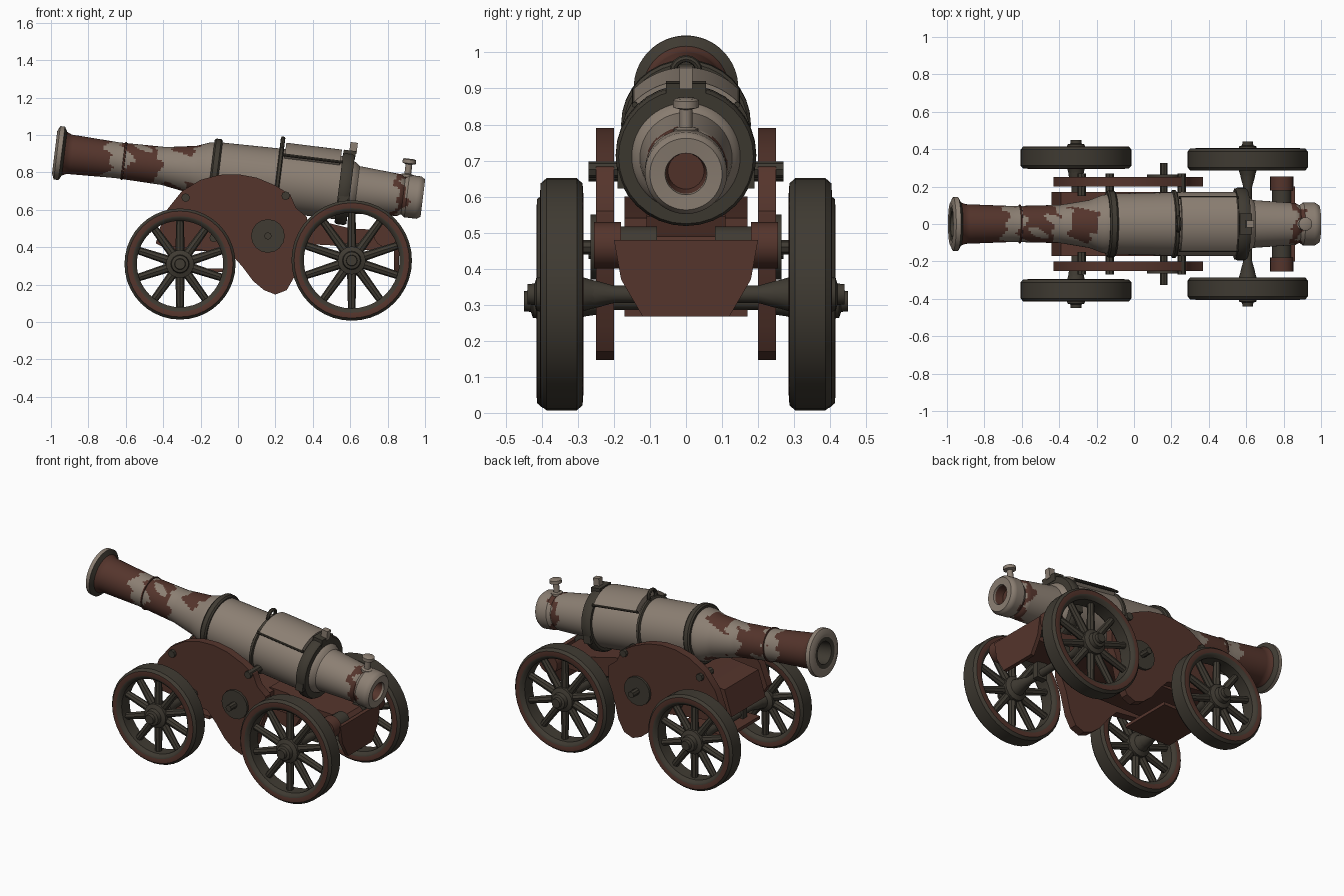
import bpy, bmesh
from math import sin, cos, pi, atan, atan2, hypot, ceil
from mathutils import Matrix

cube = bpy.data.objects.get("Cube")
if cube:
    bpy.data.objects.remove(cube)


def material(name, rgb):
    m = bpy.data.materials.new(name)
    m.use_nodes = True
    m.diffuse_color = (*rgb, 1)
    m.node_tree.nodes["Principled BSDF"].inputs["Base Color"].default_value = (*rgb, 1)
    return m


MATS = [material("rust_brown", (0.09, 0.035, 0.025)),
        material("pale_metal", (0.26, 0.212, 0.17)),
        material("dark_iron", (0.05, 0.043, 0.032))]
BROWN, PALE, DARK = range(3)
parts = []


def finish(name, bm, mat, matrix=Matrix()):
    """Colour the faces by a fixed index or a rule, place and link the part."""
    bmesh.ops.remove_doubles(bm, verts=bm.verts, dist=1e-5)
    bmesh.ops.recalc_face_normals(bm, faces=bm.faces)
    for f in bm.faces:
        f.material_index = mat(f.calc_center_median()) if callable(mat) else mat
    bm.transform(matrix)
    me = bpy.data.meshes.new(name)
    bm.to_mesh(me)
    bm.free()
    for m in MATS:
        me.materials.append(m)
    ob = bpy.data.objects.new(name, me)
    bpy.context.collection.objects.link(ob)
    parts.append(ob)


def lathe(name, profile, mat, matrix=Matrix(), segs=24, loop=False, arc=None):
    """Spin (along, radius) points about local X; arc limits the sweep."""
    bm = bmesh.new()
    a0, a1 = arc or (0, 2 * pi)
    rings = []
    for i in range(segs + 1):
        a = a0 + (a1 - a0) * i / segs
        rings.append([bm.verts.new((s, r * cos(a), r * sin(a))) for s, r in profile])
    n = len(profile)
    for p, q in zip(rings, rings[1:]):
        for j in range(n if loop else n - 1):
            k = (j + 1) % n
            bm.faces.new((p[j], p[k], q[k], q[j]))
    if arc:
        bm.faces.new(rings[0])
        bm.faces.new(rings[-1])
    finish(name, bm, mat, matrix)


def rod(name, length, r, mat, matrix=Matrix(), segs=12, r2=None):
    r2 = r if r2 is None else r2
    lathe(name, [(0, 0), (0, r), (length, r2), (length, 0)], mat, matrix, segs)


def prism(name, pts, y0, y1, mat, matrix=Matrix()):
    """Extrude an x-z outline from y0 to y1."""
    bm = bmesh.new()
    lo = [bm.verts.new((x, y0, z)) for x, z in pts]
    hi = [bm.verts.new((x, y1, z)) for x, z in pts]
    bm.faces.new(lo)
    bm.faces.new(hi)
    for i in range(len(pts)):
        j = (i + 1) % len(pts)
        bm.faces.new((lo[i], lo[j], hi[j], hi[i]))
    finish(name, bm, mat, matrix)


def box(name, x, y, z, mat, matrix=Matrix()):
    prism(name, [(x[0], z[0]), (x[1], z[0]), (x[1], z[1]), (x[0], z[1])], *y, mat, matrix)


def refine(points, step):
    out = [points[0]]
    for p, q in zip(points, points[1:]):
        n = max(1, ceil(abs(q[0] - p[0]) / step))
        out += [(p[0] + (q[0] - p[0]) * i / n, p[1] + (q[1] - p[1]) * i / n) for i in range(1, n + 1)]
    return out


def at(x, y, z):
    return Matrix.Translation((x, y, z))


# Barrel, tilted with the muzzle raised toward -x
TILT = at(0, 0, 0.785) @ Matrix.Rotation(atan(0.124), 4, "Y")


def worn_paint(c):
    s, a, r = c.x, atan2(c.z, c.y), hypot(c.y, c.z)
    if s < -0.8 and r < 0.093:  # muzzle face and bore
        return DARK
    if s > 0.9 and r < 0.056:  # breech hole
        return BROWN
    if s < -0.935:  # flange, darker at the back
        return DARK if s > -0.948 else PALE
    t = s + 0.022 * sin(3 * a + 1) + 0.014 * sin(7 * a + 40 * s)
    if t < -0.61:
        return PALE if t > -0.7 else BROWN
    if t < -0.43:  # brown with pale chips low on the sides
        return PALE if sin(2 * a + 17 * s) + sin(5 * a - 31 * s) > 1.1 else BROWN
    if -0.36 < t < -0.22:  # brown mostly above and below
        return BROWN if 0.6 * sin(5 * a - 31 * s) - cos(2 * a) > 0.15 else PALE
    return BROWN if 0.85 < t < 0.895 else PALE


barrel = [(-0.82, 0), (-0.82, 0.062), (-0.98, 0.068), (-0.985, 0.094), (-0.988, 0.115),
          (-0.975, 0.143), (-0.95, 0.145), (-0.935, 0.118), (-0.91, 0.106), (-0.65, 0.096),
          (-0.4, 0.102), (-0.24, 0.128), (-0.17, 0.155), (-0.1, 0.163), (0.25, 0.17),
          (0.56, 0.17), (0.62, 0.145), (0.64, 0.128), (0.87, 0.112), (0.89, 0.1),
          (0.91, 0.114), (0.975, 0.114), (0.996, 0.1), (0.993, 0.058), (0.93, 0.05), (0.93, 0)]
lathe("barrel", refine(barrel, 0.014), worn_paint, TILT, 64)

# Iron bands around the barrel
for name, s, w, r in (("front_band", -0.125, 0.022, 0.18), ("middle_band", 0.215, 0.012, 0.182),
                      ("rear_band", 0.575, 0.032, 0.195), ("neck_band", -0.615, 0.006, 0.103)):
    lathe(name, [(s - w, r - 0.045), (s - w, r - 0.008), (s - w * 0.6, r), (s + w * 0.6, r),
                 (s + w, r - 0.008), (s + w, r - 0.045)], BROWN if s < -0.5 else DARK, TILT, 32, True)

# Raised cover plate, lifting loop, band latch and breech valve
lathe("cover_plate", [(0.235, 0.16), (0.235, 0.204), (0.535, 0.204), (0.535, 0.16)],
      PALE, TILT, 16, True, (0.25 * pi, 0.75 * pi))
for a in (0.245, 0.755):
    rod("cover_edge", 0.32, 0.008, DARK,
        TILT @ at(0.225, 0.198 * cos(a * pi), 0.198 * sin(a * pi)), 8)
tube = [(0.012 * cos(i * pi / 4), 0.036 + 0.01 * sin(i * pi / 4)) for i in range(8)]
lathe("lifting_loop", tube, DARK, TILT @ at(0.215, 0, 0.19), 16, True)
box("band_latch", (0.545, 0.61), (-0.055, 0.055), (0.16, 0.205), DARK, TILT)
box("latch_block", (0.575, 0.615), (-0.018, 0.018), (0.19, 0.25), PALE, TILT)
for s in (-1, 1):
    box("band_lug", (0.55, 0.6), (s * 0.16 - 0.03, s * 0.16 + 0.03), (-0.09, -0.03), DARK, TILT)
UP = Matrix.Rotation(-pi / 2, 4, "Y")
lathe("breech_valve", [(0, 0), (0, 0.034), (0.015, 0.034), (0.02, 0.018), (0.07, 0.018),
                       (0.075, 0.036), (0.095, 0.036), (0.1, 0.026), (0.1, 0)],
      PALE, TILT @ at(0.9, 0, 0.1) @ UP, 16)

# Carriage cheeks, with their boss and bolts
cheek = [(-0.43, 0.47), (-0.38, 0.6), (-0.3, 0.7), (-0.2, 0.76), (-0.1, 0.787), (0, 0.79),
         (0.1, 0.772), (0.2, 0.73), (0.28, 0.68), (0.31, 0.61), (0.37, 0.56), (0.37, 0.46),
         (0.33, 0.36), (0.3, 0.24), (0.26, 0.17), (0.2, 0.147), (0.14, 0.17), (0.08, 0.22),
         (0.02, 0.3), (-0.04, 0.365), (-0.2, 0.385), (-0.39, 0.41)]
for s in (-1, 1):
    side = Matrix.Rotation(s * pi / 2, 4, "Z")
    prism("cheek", cheek, s * 0.2, s * 0.25, BROWN)
    rod("cheek_boss", 0.02, 0.09, DARK, at(0.16, s * 0.245, 0.46) @ side, 16)
    rod("boss_pin", 0.17, 0.02, DARK, at(0.16, s * 0.155, 0.46) @ side, 8)
    for x, z in ((-0.28, 0.665), (0.255, 0.675), (-0.13, 0.45)):
        rod("cheek_bolt", 0.12, 0.023, DARK, at(x, s * 0.15, z) @ side, 8)

# Bed between the cheeks, with a sloping front and a thin step below
prism("bed", [(-0.44, 0.42), (-0.39, 0.58), (-0.2, 0.6), (0.33, 0.54), (0.33, 0.42),
              (0.2, 0.38), (-0.36, 0.38)], -0.17, 0.17, BROWN)
box("step_board", (-0.4, -0.08), (-0.17, 0.17), (0.267, 0.287), BROWN)

# Trail running back to a cross bar with rounded ends, and its end plate
prism("trail", [(0.3, 0.55), (0.42, 0.545), (0.6, 0.5), (0.8, 0.49), (0.84, 0.45),
                (0.82, 0.39), (0.68, 0.385), (0.5, 0.41), (0.3, 0.42)], -0.11, 0.11, BROWN)
for s in (-1, 1):
    side = Matrix.Rotation(s * pi / 2, 4, "Z")
    rod("cross_bar", 0.12, 0.052, DARK, at(0.79, s * 0.08, 0.465) @ side, 16)
    rod("cross_bar_end", 0.075, 0.064, BROWN, at(0.79, s * 0.18, 0.465) @ side, 16)
prism("trail_end_plate", [(-0.2, 0.48), (0.2, 0.48), (0.18, 0.37), (0.12, 0.267),
                          (-0.12, 0.267), (-0.18, 0.37)], -0.86, -0.835, BROWN,
      Matrix.Rotation(pi / 2, 4, "Z"))


# Spoked wheels and axles
def wheel(x, y, z, r, side):
    m = at(x, y, z) @ Matrix.Rotation(side * pi / 2, 4, "Z")
    rim = [(-0.04, r - 0.066), (-0.054, r - 0.054), (-0.06, r - 0.042), (-0.058, r - 0.014),
           (-0.042, r), (0.042, r), (0.058, r - 0.014), (0.06, r - 0.042), (0.054, r - 0.054),
           (0.04, r - 0.066)]
    lathe("wheel_rim", rim, lambda c: BROWN if abs(c.x) > 0.0575 else DARK, m, 40, True)
    lathe("wheel_hub", [(-0.1, 0), (-0.1, 0.035), (-0.05, 0.05), (-0.035, 0.075), (0.035, 0.075),
                        (0.045, 0.05), (0.07, 0.046), (0.075, 0.03), (0.095, 0.028), (0.095, 0)],
          DARK, m, 16)
    for i in range(10):
        spin = Matrix.Rotation(2 * pi * i / 10, 4, "X") @ at(0, 0, 0.05) @ UP
        rod("wheel_spoke", r - 0.1, 0.025, DARK, m @ spin, 8, 0.02)


for name, x, y, z, r in (("front", -0.31, 0.355, 0.31, 0.297), ("rear", 0.608, 0.345, 0.329, 0.322)):
    for s in (-1, 1):
        wheel(x, s * y, z, r, s)
        box(name + "_axle_bracket", (x - 0.035, x + 0.035), (s * 0.1 - 0.02, s * 0.1 + 0.02),
            (z - 0.035, 0.42), DARK)
    axle = [(-0.3, 0), (-0.3, 0.045), (-0.25, 0.038), (-0.2, 0.024),
            (0.2, 0.024), (0.25, 0.038), (0.3, 0.045), (0.3, 0)]
    lathe(name + "_axle", axle, DARK, at(x, 0, z) @ Matrix.Rotation(pi / 2, 4, "Z"), 12)

# Smooth the round parts, keep edges crisp
bpy.ops.object.select_all(action="DESELECT")
for ob in parts:
    ob.select_set(True)
bpy.context.view_layer.objects.active = parts[0]
bpy.ops.object.shade_smooth_by_angle(angle=0.6)
